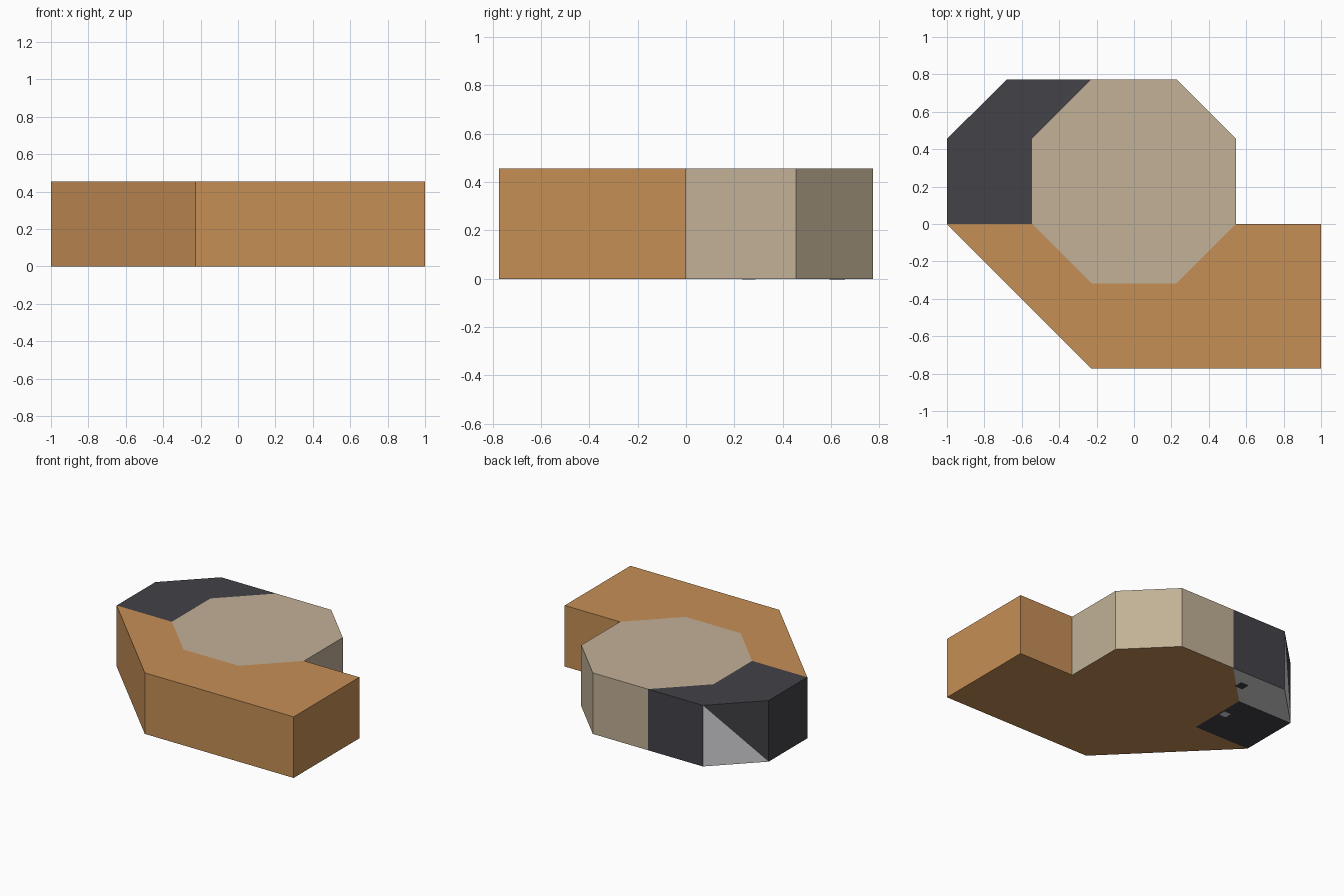
import bpy, bmesh

if "Cube" in bpy.data.objects:
    bpy.data.objects.remove(bpy.data.objects["Cube"])

H = 0.455   # height of every part
X = 0.545   # octagon half width
E = 0.227   # octagon half edge
Y = 0.773   # half depth


def material(name, rgb):
    m = bpy.data.materials.new(name)
    lin = [((c / 255 + 0.055) / 1.055) ** 2.4 for c in rgb]
    m.diffuse_color = (*lin, 1)
    m.use_nodes = True
    m.node_tree.nodes["Principled BSDF"].inputs["Base Color"].default_value = m.diffuse_color
    return m


brown = material("warm brown", (198, 143, 86))
tan = material("sand tan", (194, 177, 150))
dark = material("charcoal", (67, 66, 72))
grey = material("light grey", (218, 218, 222))


def prism(name, outline, side, under, joints=(), split=None, z0=0.0, z1=H):
    """Extrude a counter-clockwise outline; joints are walls hidden against a
    neighbour, split is a wall whose lower triangle takes the underside colour."""
    bm = bmesh.new()
    low = [bm.verts.new((x, y, z0)) for x, y in outline]
    top = [bm.verts.new((x, y, z1)) for x, y in outline]
    bm.faces.new(top)
    bm.faces.new(low[::-1]).material_index = 1
    n = len(outline)
    for i in range(n):
        j = (i + 1) % n
        if i in joints:
            continue
        if i == split:
            bm.faces.new((low[j], top[j], top[i]))
            bm.faces.new((low[i], low[j], top[i])).material_index = 1
        else:
            bm.faces.new((low[i], low[j], top[j], top[i]))
    me = bpy.data.meshes.new(name)
    bm.to_mesh(me)
    bm.free()
    me.materials.append(side)
    me.materials.append(under)
    ob = bpy.data.objects.new(name, me)
    bpy.context.collection.objects.link(ob)
    return ob


# octagonal block, brown underneath
prism("octagon_block",
      [(-X, 0), (-E, -0.318), (E, -0.318), (X, 0),
       (X, H), (E, Y), (-E, Y), (-X, H)],
      tan, brown, joints=(0, 1, 2, 6, 7))

# brown front block wrapping the octagon
prism("front_block",
      [(-1, 0), (-E, -Y), (1, -Y), (1, 0), (X, 0),
       (E, -0.318), (-E, -0.318), (-X, 0)],
      brown, brown, joints=(4, 5, 6, 7))

# dark side block, front half
prism("side_block_front", [(-1, 0), (-X, 0), (-X, H), (-1, H)],
      dark, dark, joints=(0, 1, 2))

# dark side block, rear half with grey underside and grey corner triangle
rear = [(-1, H), (-X, H), (-E, Y), (-0.68, Y)]
prism("side_block_rear", rear, dark, grey, joints=(0, 1), split=3)


# small marks on the underside
def mark(name, x, y, r, mat):
    prism(name, [(x - r, y - r), (x + r, y - r), (x + r, y + r), (x - r, y + r)],
          mat, mat, z0=-0.002, z1=0.001)


mark("dark_mark", -0.425, 0.625, 0.032, dark)
mark("grey_mark", -0.585, 0.26, 0.028, grey)
